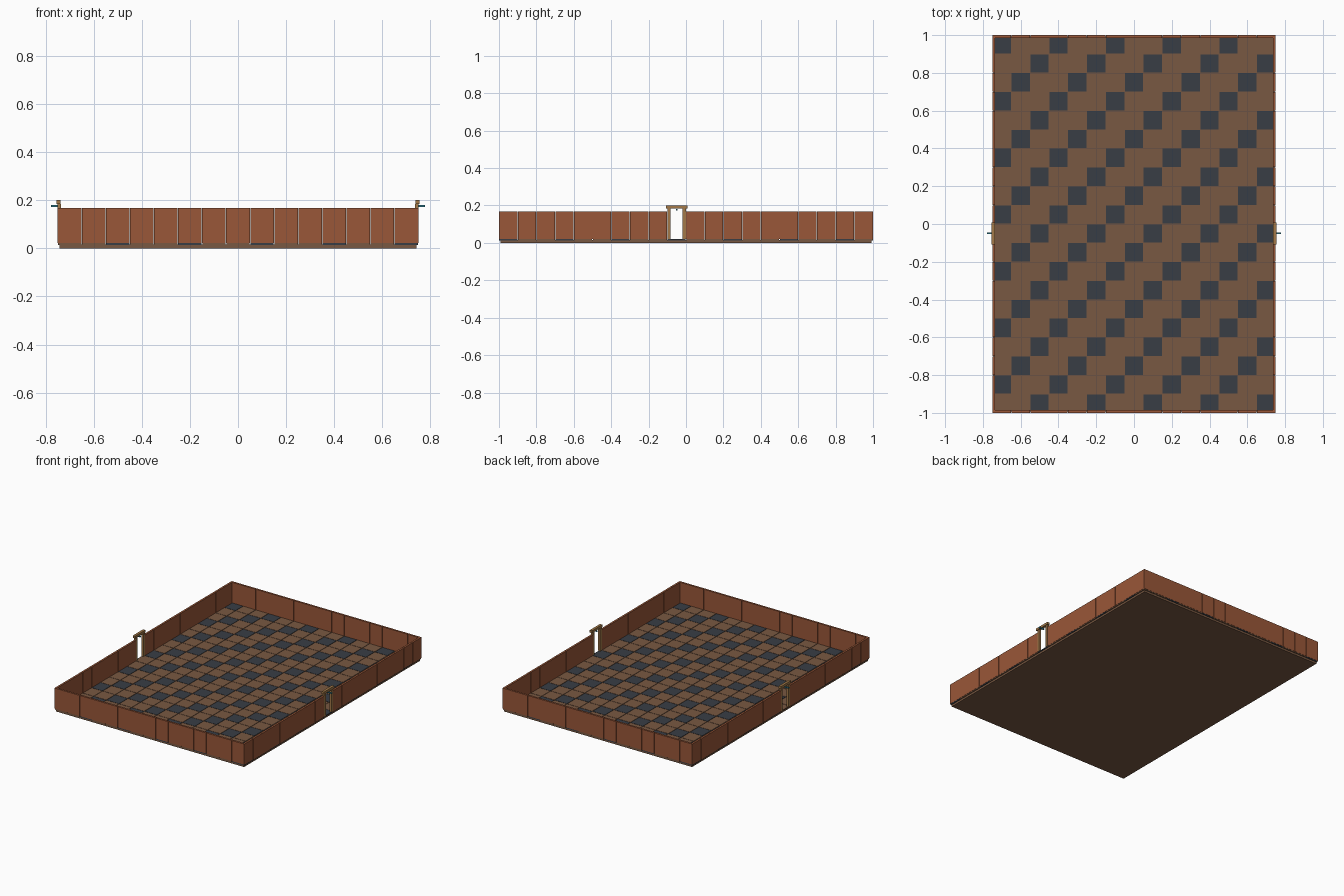
import bpy, bmesh
from mathutils import Matrix, Vector

if "Cube" in bpy.data.objects:
    bpy.data.objects.remove(bpy.data.objects["Cube"])


def material(name, rgb):
    m = bpy.data.materials.new(name)
    m.diffuse_color = (*rgb, 1)
    m.use_nodes = True
    m.node_tree.nodes["Principled BSDF"].inputs["Base Color"].default_value = m.diffuse_color
    return m


def boxes(name, parts, mat):
    """One object from a list of (centre, size) boxes."""
    bm = bmesh.new()
    for centre, size in parts:
        bmesh.ops.create_cube(bm, size=1, matrix=Matrix.Translation(centre)
                              @ Matrix.Diagonal(Vector((*size, 1))))
    me = bpy.data.meshes.new(name)
    bm.to_mesh(me)
    bm.free()
    me.materials.append(mat)
    ob = bpy.data.objects.new(name, me)
    bpy.context.collection.objects.link(ob)
    return ob


brown = material("brown_tile", (0.19, 0.098, 0.054))
slate = material("slate_tile", (0.04, 0.048, 0.06))
brick = material("brick_wall", (0.32, 0.095, 0.04))
wood = material("door_wood", (0.36, 0.19, 0.065))
teal = material("teal", (0.03, 0.22, 0.30))

COLS, ROWS, CELL = 15, 20, 0.1
DOOR_ROW, DOOR_Y = 9, -0.05
WALL_T, WALL_Z0, WALL_Z1 = 0.014, 0.021, 0.168
WALL_H, WALL_MID = WALL_Z1 - WALL_Z0, (WALL_Z0 + WALL_Z1) / 2
xs = [(i - (COLS - 1) / 2) * CELL for i in range(COLS)]
ys = [(j - (ROWS - 1) / 2) * CELL for j in range(ROWS)]

# Floor slab and tiles in a diagonal three-step pattern
boxes("floor_slab", [((0, 0, 0.008), (1.485, 1.985, 0.016))], brown)
plain, dark = [], []
for i, x in enumerate(xs):
    for j, y in enumerate(ys):
        group = dark if (i + ROWS - 1 - j) % 3 == 0 else plain
        group.append(((x, y, 0.0175), (0.097, 0.097, 0.007)))
boxes("brown_floor_tiles", plain, brown)
boxes("slate_floor_tiles", dark, slate)

# Front and back walls, panel by panel
for name, s in (("front_wall", -1), ("back_wall", 1)):
    boxes(name, [((x, s * (1 - WALL_T / 2), WALL_MID), (0.098, WALL_T, WALL_H))
                 for x in xs], brick)

# Side walls, each with one panel replaced by a doorway
for side, s in (("left", -1), ("right", 1)):
    wx = s * (0.75 - WALL_T / 2)
    boxes(side + "_wall", [((wx, y, WALL_MID), (WALL_T, 0.098, WALL_H))
                           for j, y in enumerate(ys) if j != DOOR_ROW], brick)
    boxes(side + "_door_posts", [((wx, DOOR_Y + d, 0.103), (0.016, 0.018, 0.164))
                                 for d in (-0.041, 0.041)], wood)
    boxes(side + "_door_lintel", [((s * 0.746, DOOR_Y, 0.1925), (0.018, 0.116, 0.017))], wood)
    # Thin marker bar sticking out under the lintel
    boxes(side + "_door_marker", [((s * 0.757, DOOR_Y, 0.176), (0.042, 0.008, 0.008))], teal)
